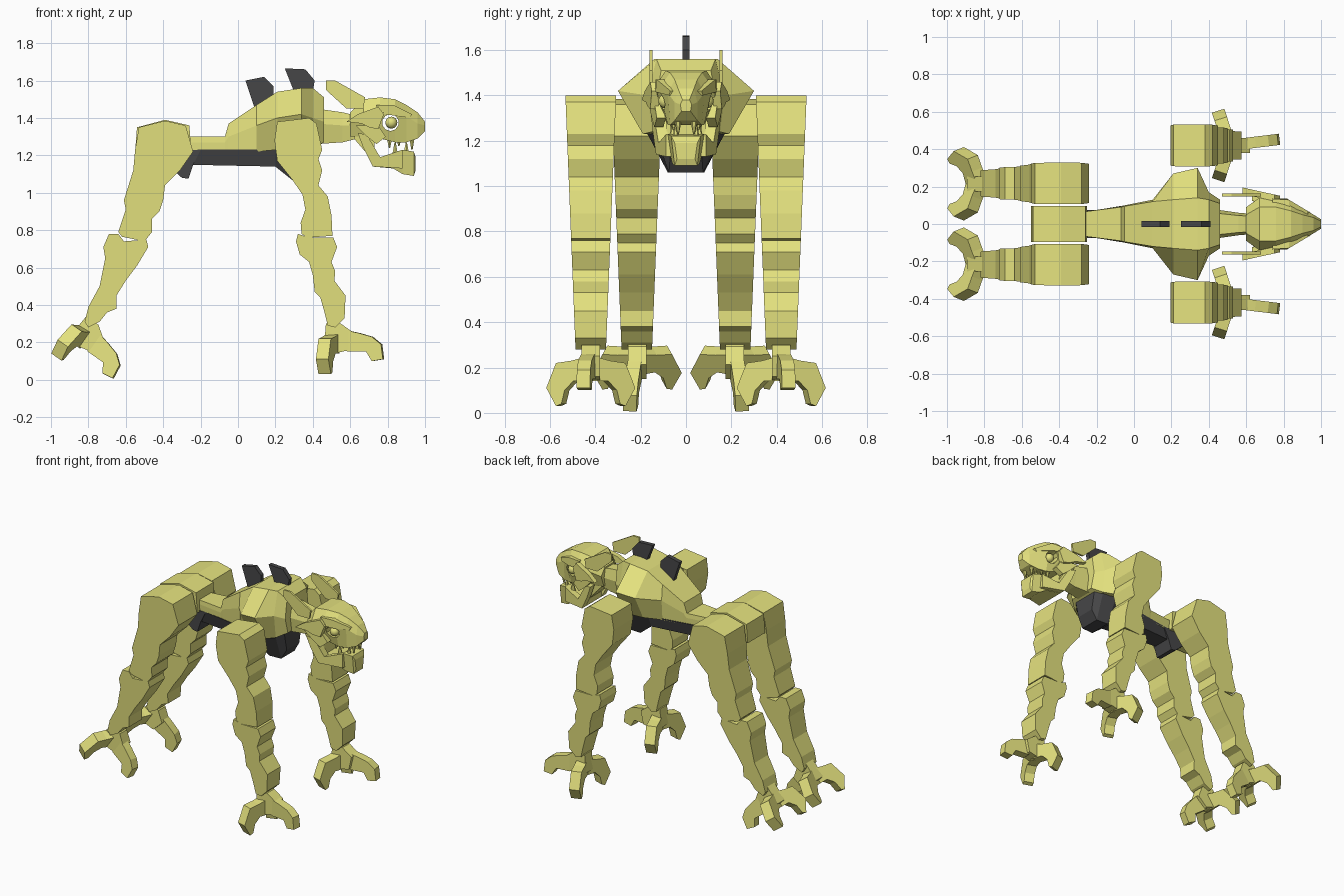
import bpy
import bmesh
from math import radians
from mathutils import Matrix, Vector

old = bpy.data.objects.get("Cube")
if old:
    bpy.data.objects.remove(old, do_unlink=True)


def make_material(name, color):
    mat = bpy.data.materials.new(name)
    mat.use_nodes = True
    mat.diffuse_color = color
    mat.node_tree.nodes["Principled BSDF"].inputs["Base Color"].default_value = color
    return mat


OLIVE = make_material("olive yellow", (0.78, 0.76, 0.21, 1))
DARK = make_material("dark grey", (0.062, 0.062, 0.064, 1))
FLIP = Matrix.Diagonal((1, -1, 1, 1))
SIDES = (("left", Matrix.Identity(4)), ("right", FLIP))


def finish(name, bm, material, matrix=None):
    if matrix is not None:
        bm.transform(matrix)
    bmesh.ops.recalc_face_normals(bm, faces=bm.faces)
    mesh = bpy.data.meshes.new(name)
    bm.to_mesh(mesh)
    bm.free()
    mesh.materials.append(material)
    obj = bpy.data.objects.new(name, mesh)
    bpy.context.collection.objects.link(obj)
    return obj


def slab(name, profile, inner, outer, material=OLIVE, matrix=None):
    """Side profile (x, z) in hundredths, spanning y from inner(x, z) to outer(x, z)."""
    bm = bmesh.new()
    rings = []
    for edge in (inner, outer):
        ring = []
        for px, pz in profile:
            x, z = px / 100, pz / 100
            ring.append(bm.verts.new((x, edge(x, z), z)))
        rings.append(ring)
        bm.faces.new(ring)
    near, far = rings
    for i in range(len(near)):
        bm.faces.new((near[i - 1], near[i], far[i], far[i - 1]))
    return finish(name, bm, material, matrix)


def flat_slab(name, profile, half, material=OLIVE, matrix=None):
    return slab(name, profile, lambda x, z: -half, lambda x, z: half, material, matrix)


def paired_slab(name, profile, inner, outer):
    for side, flip in SIDES:
        slab(f"{side}_{name}", profile, inner, outer, OLIVE, flip)


def loft(name, sections, material=OLIVE):
    """Sections are x followed by (half width, z) levels from top to bottom, in hundredths."""
    bm = bmesh.new()
    rings = []
    for x, *levels in sections:
        loop = [(w, z) for w, z in levels] + [(-w, z) for w, z in reversed(levels)]
        rings.append([bm.verts.new((x / 100, w / 100, z / 100)) for w, z in loop])
    bm.faces.new(rings[0])
    bm.faces.new(rings[-1])
    for a, b in zip(rings, rings[1:]):
        for i in range(len(a)):
            bm.faces.new((a[i - 1], a[i], b[i], b[i - 1]))
    return finish(name, bm, material)


# Torso, hips and neck
loft("torso", [
    (-27, (6.5, 130), (6.5, 127), (6.5, 122)),
    (-7, (9, 130), (9.5, 127), (9, 122)),
    (-5, (9.5, 137), (10, 130), (9.5, 122)),
    (10, (12, 147), (13, 136), (12, 122)),
    (21, (13, 154), (27, 140), (18, 123)),
    (34, (14, 156), (30, 142), (19, 123)),
    (40, (13, 156), (17, 140), (15, 124)),
    (46, (11, 151), (13, 138), (10, 127)),
])
flat_slab("hips", [(-55, 122), (-54, 135), (-39, 139), (-26, 136), (-25, 122)], 0.097)
loft("neck", [
    (42, (6, 145), (8, 137), (6, 126)),
    (56, (4.5, 143), (6, 136), (4.5, 127)),
    (68, (4, 140), (5, 136), (4, 130)),
])

# Dark underside and back plates
loft("belly", [
    (-27, (6.4, 123), (6, 115)),
    (20, (14, 123), (10, 114)),
    (30, (17, 123), (8, 106)),
    (39, (14, 124), (7.5, 106)),
    (43, (10, 127), (7, 113)),
], DARK)
flat_slab("hip_underside", [(-20, 123), (-24, 115), (-26.5, 107.5), (-30, 108), (-46, 122)], 0.075, DARK)
flat_slab("rear_back_plate", [(4, 160), (14, 162), (19, 157), (19, 147), (9, 145)], 0.015, DARK)
flat_slab("front_back_plate", [(25, 166.5), (36, 166), (41, 160), (40, 154), (30, 154)], 0.015, DARK)

# Legs, tapering in width towards the ankle
LEGS = {
    "front_upper_leg": (0.42, [
        (21, 138), (38, 140), (42, 137), (45, 123), (43, 118), (45, 112), (43, 104),
        (48, 98), (50, 88), (50.5, 77), (37, 76), (34, 78), (33.5, 84), (36, 91),
        (34.5, 99), (29, 107), (21, 117), (19.5, 128)]),
    "front_lower_leg": (0.42, [
        (32, 78), (38, 76), (51, 76), (53, 71), (50, 63), (52, 58), (51.5, 53),
        (57.5, 45), (57, 33), (52, 28), (48, 29), (46, 37), (44, 44), (41, 47),
        (40, 56), (38, 63), (33, 67), (31, 74)]),
    "rear_upper_leg": (0.217, [
        (-53, 135), (-39, 138.5), (-28, 136), (-24, 122), (-31, 112), (-39, 104),
        (-40, 96), (-42, 90), (-46, 86), (-46, 79), (-50, 74), (-62, 76.5),
        (-64, 79), (-60, 91), (-61, 96), (-56, 112), (-55, 123)]),
    "rear_lower_leg": (0.217, [
        (-69, 78), (-64, 78), (-61, 74), (-49, 75), (-48, 71), (-54, 61), (-60, 53),
        (-65, 45), (-65, 38), (-70, 36), (-74, 31), (-80, 28), (-82, 31), (-80, 39),
        (-74, 50), (-71, 65), (-72, 71)]),
}
for leg_name, (middle, outline) in LEGS.items():
    paired_slab(leg_name, outline,
                lambda x, z, m=middle: m - 0.056 - 0.04 * z,
                lambda x, z, m=middle: m + 0.056 + 0.04 * z)

# Three-clawed feet, drawn around the ankle
HUB = [(-4, 2), (4, 2), (11, -3), (9, -12), (0, -14), (-5, -11)]
LONG_CLAW = [(0, 0), (14, -3), (21, -5), (26, -9), (27, -17), (21, -18), (18, -13), (8, -13), (2, -9)]
SIDE_CLAW = [(0, -3), (8, -5), (15, -6), (19.5, -17), (15, -25), (12.5, -24), (11, -18), (7, -14), (0, -14)]
CLAWS = (
    ("middle_claw", LONG_CLAW, 0.03, 7),
    ("outer_claw", SIDE_CLAW, 0.035, 108),
    ("inner_claw", SIDE_CLAW, 0.035, -108),
)
for foot, ankle, pitch in (("front", (0.51, 0.42, 0.28), 0), ("rear", (-0.79, 0.215, 0.3), 35)):
    base = Matrix.Translation(Vector(ankle)) @ Matrix.Rotation(radians(pitch), 4, "Y")
    for side, flip in SIDES:
        flat_slab(f"{side}_{foot}_foot", HUB, 0.04, OLIVE, flip @ base)
        for claw, outline, half, turn in CLAWS:
            spin = Matrix.Rotation(radians(turn), 4, "Z")
            flat_slab(f"{side}_{foot}_{claw}", outline, half, OLIVE, flip @ base @ spin)

# Skull, widest at the brow and pinched under the eyes
skull = loft("skull", [
    (60, (5, 143), (9, 138), (6, 130)),
    (67, (9, 150), (14, 142), (9, 130)),
    (76, (9, 151), (14, 143), (9, 129)),
    (84, (7, 150), (12, 143), (8, 127)),
    (90, (5, 147), (8, 141), (7, 127)),
    (96, (3.5, 143), (5, 137), (5, 129)),
    (100, (1.5, 138), (2.5, 136), (2, 133)),
])

# Open eye sockets
bm = bmesh.new()
bmesh.ops.create_cone(bm, cap_ends=True, segments=10, radius1=0.045, radius2=0.045, depth=0.5)
socket = Matrix.Translation((0.815, 0, 1.375)) @ Matrix.Rotation(radians(90), 4, "X")
cutter = finish("eye_socket_cutter", bm, OLIVE, socket)
cutter.hide_render = True
cutter.hide_set(True)
cut = skull.modifiers.new("eye_sockets", "BOOLEAN")
cut.operation = "DIFFERENCE"
cut.object = cutter


# Head plates follow the narrowing of the face
def face_side(offset):
    return lambda x, z: 0.195 - 0.22 * (x - 0.58) + offset


def brow_side(offset):
    return lambda x, z: min(0.135, 0.135 - 0.6 * (x - 0.82)) + offset


paired_slab("cheek_frill", [(58, 138), (64, 142), (75, 146), (78, 142), (75, 134), (70, 135), (66, 137)],
            face_side(-0.035), face_side(0))
paired_slab("brow", [(74, 147), (83, 147), (93, 142), (92, 140), (82, 141.5), (75, 142)],
            brow_side(-0.06), brow_side(0))
paired_slab("cheek_guard", [(63, 136), (75, 136), (79, 130), (74, 126), (69, 130)],
            face_side(-0.06), face_side(-0.02))
paired_slab("ear", [(47, 160), (52, 160), (68, 151), (67, 145), (58, 145), (47, 155)],
            lambda x, z: 0.148, lambda x, z: 0.162)

# Lower jaw: throat and side arms joined at the chin
loft("throat", [
    (62, (6, 133), (6, 129)),
    (68, (9, 132), (8, 122)),
    (73, (9, 130), (8, 117)),
])
paired_slab("jaw_arm", [(64, 132), (69, 131), (76, 119), (82, 121), (88, 123), (88, 113), (72, 114), (67, 124)],
            lambda x, z: 0.105 - 0.25 * (x - 0.64), lambda x, z: 0.155 - 0.28 * (x - 0.64))
loft("chin", [
    (72, (11, 118), (9, 114)),
    (83, (9, 120), (7, 113)),
    (88, (8, 123), (6, 110)),
    (94, (6.5, 122), (5, 109)),
    (95, (5, 119), (4, 112)),
])


# Eyes and teeth
def tooth(name, x, y, z, length, flip):
    bm = bmesh.new()
    bmesh.ops.create_cone(bm, cap_ends=True, segments=6, radius1=0.018, radius2=0.004, depth=abs(length))
    turn = Matrix.Rotation(radians(180 if length < 0 else 0), 4, "X")
    finish(name, bm, OLIVE, flip @ Matrix.Translation((x, y, z + length / 2)) @ turn)


for side, flip in SIDES:
    bm = bmesh.new()
    bmesh.ops.create_uvsphere(bm, u_segments=12, v_segments=8, radius=0.032)
    eye = finish(f"{side}_eye", bm, OLIVE, flip @ Matrix.Translation((0.82, 0.09, 1.375)))
    eye.data.shade_smooth()
    for n, (x, y, length) in enumerate(((0.81, 0.06, -0.06), (0.86, 0.055, -0.05), (0.93, 0.035, -0.07))):
        tooth(f"{side}_upper_tooth_{n}", x, y, 1.3, length, flip)
    for n, (x, y) in enumerate(((0.84, 0.06), (0.9, 0.045))):
        tooth(f"{side}_lower_tooth_{n}", x, y, 1.2, 0.07, flip)
